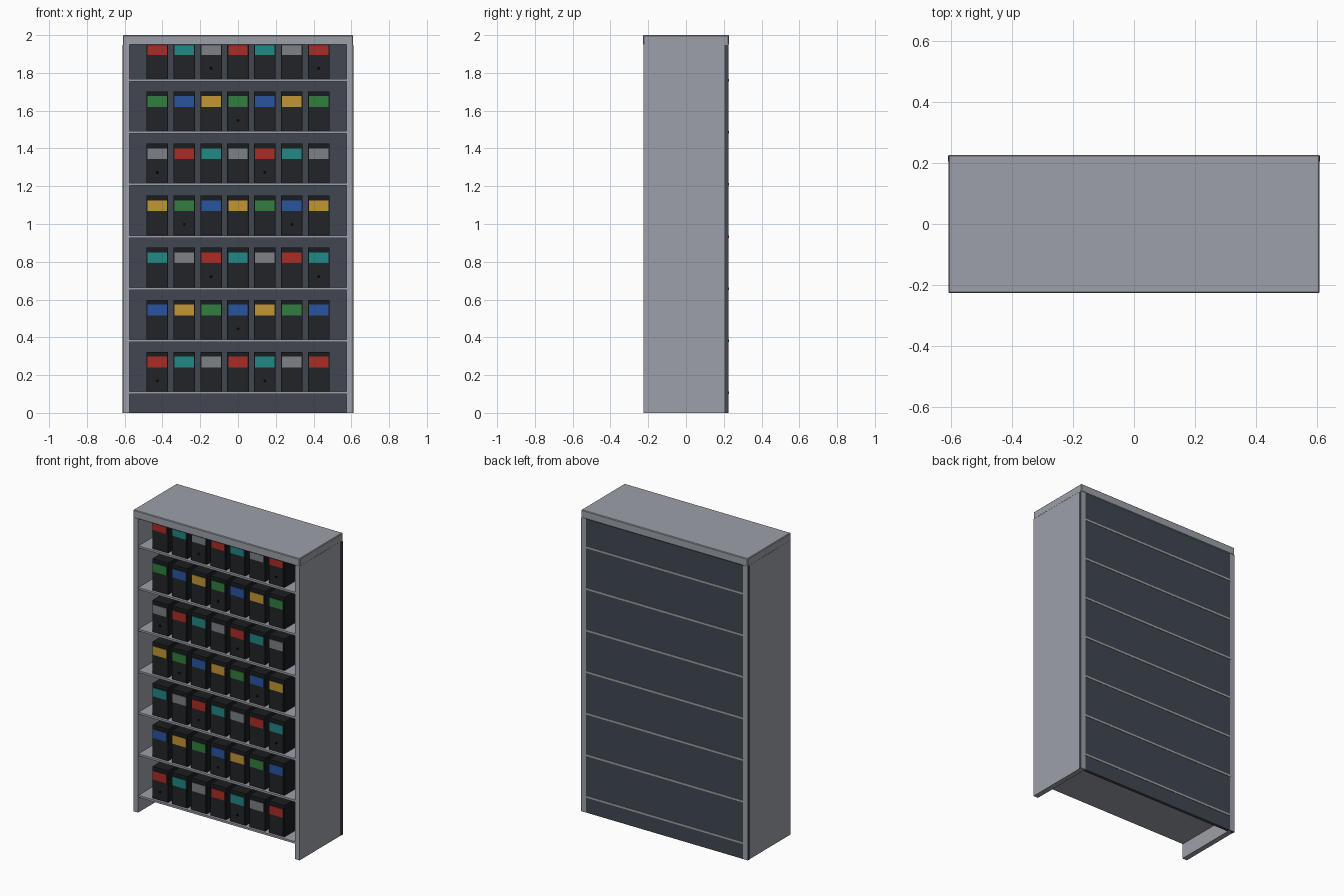
import bpy, math

if "Cube" in bpy.data.objects:
    bpy.data.objects.remove(bpy.data.objects["Cube"])


def material(name, r, g, b):
    m = bpy.data.materials.new(name)
    m.diffuse_color = [(c / 255) ** 2.2 for c in (r, g, b)] + [1]
    m.use_nodes = True
    m.node_tree.nodes["Principled BSDF"].inputs["Base Color"].default_value = m.diffuse_color
    return m


GREY = material("steel_grey", 155, 159, 167)
BACK = material("dark_panel", 66, 72, 82)
BLACK = material("box_black", 32, 34, 37)
PLATE = material("front_black", 38, 40, 43)
HOLE = material("hole_black", 12, 12, 13)
RED = material("red", 170, 48, 42)
TEAL = material("teal", 38, 135, 132)
SILVER = material("silver", 124, 128, 133)
BLUE = material("blue", 45, 85, 160)
YELLOW = material("yellow", 192, 150, 55)
GREEN = material("green", 52, 125, 65)


def box(name, x, y, z, mat):
    """Box from (min, max) pairs along each axis."""
    bpy.ops.mesh.primitive_cube_add(size=1)
    o = bpy.context.object
    o.name = name
    spans = (x, y, z)
    for v in o.data.vertices:
        v.co = [a + (b - a) * (c + 0.5) for (a, b), c in zip(spans, v.co)]
    o.data.materials.append(mat)
    return o


# Cabinet shell
for side, s in (("left", -1), ("right", 1)):
    box(side + "_side_panel", sorted((s * 0.575, s * 0.61)), (-0.2255, 0.2255), (0, 1.95), GREY)
box("back_panel", (-0.6115, 0.6115), (0.205, 0.225), (0, 1.947), BACK)
top = box("top_cap", (-0.61, 0.61), (-0.2275, 0.2275), (1.947, 2.0), GREY)
bevel = top.modifiers.new("soft_edge", "BEVEL")
bevel.width = 0.004
bevel.segments = 1

# One file box, its parts shared by all copies
HALF, HEIGHT, FRONT = 0.0575, 0.21, -0.205
COLS, ROWS, PITCH_X, PITCH_Z = 7, 7, 0.1423, 0.2757
SETS = ((RED, TEAL, SILVER), (BLUE, YELLOW, GREEN))


def file_box(x, z, colour, hole, tag):
    box("file_box" + tag, (x - HALF, x + HALF), (FRONT, 0.1), (z, z + HEIGHT), BLACK)
    box("file_front" + tag, (x - 0.051, x + 0.051), (FRONT - 0.004, FRONT),
        (z + 0.006, z + 0.186), PLATE)
    box("file_label" + tag, (x - 0.051, x + 0.051), (FRONT - 0.007, FRONT),
        (z + 0.128, z + 0.185), colour)
    if hole:
        bpy.ops.mesh.primitive_cylinder_add(vertices=12, radius=0.008, depth=0.006,
                                            location=(x, FRONT - 0.004, z + 0.057),
                                            rotation=(math.pi / 2, 0, 0))
        o = bpy.context.object
        o.name = "finger_hole" + tag
        o.data.materials.append(HOLE)


# Shelves, each with a row of boxes
for r in range(ROWS):
    z = 0.1 + r * PITCH_Z
    box(f"shelf_{r}", (-0.576, 0.576), (-0.222, 0.2275), (z, z + 0.013), GREY)
    colours = SETS[r % 2]
    for c in range(COLS):
        file_box((c - 3) * PITCH_X, z + 0.013, colours[(c + r // 2) % 3],
                 (c + r) % 4 == 0, f"_{r}_{c}")
